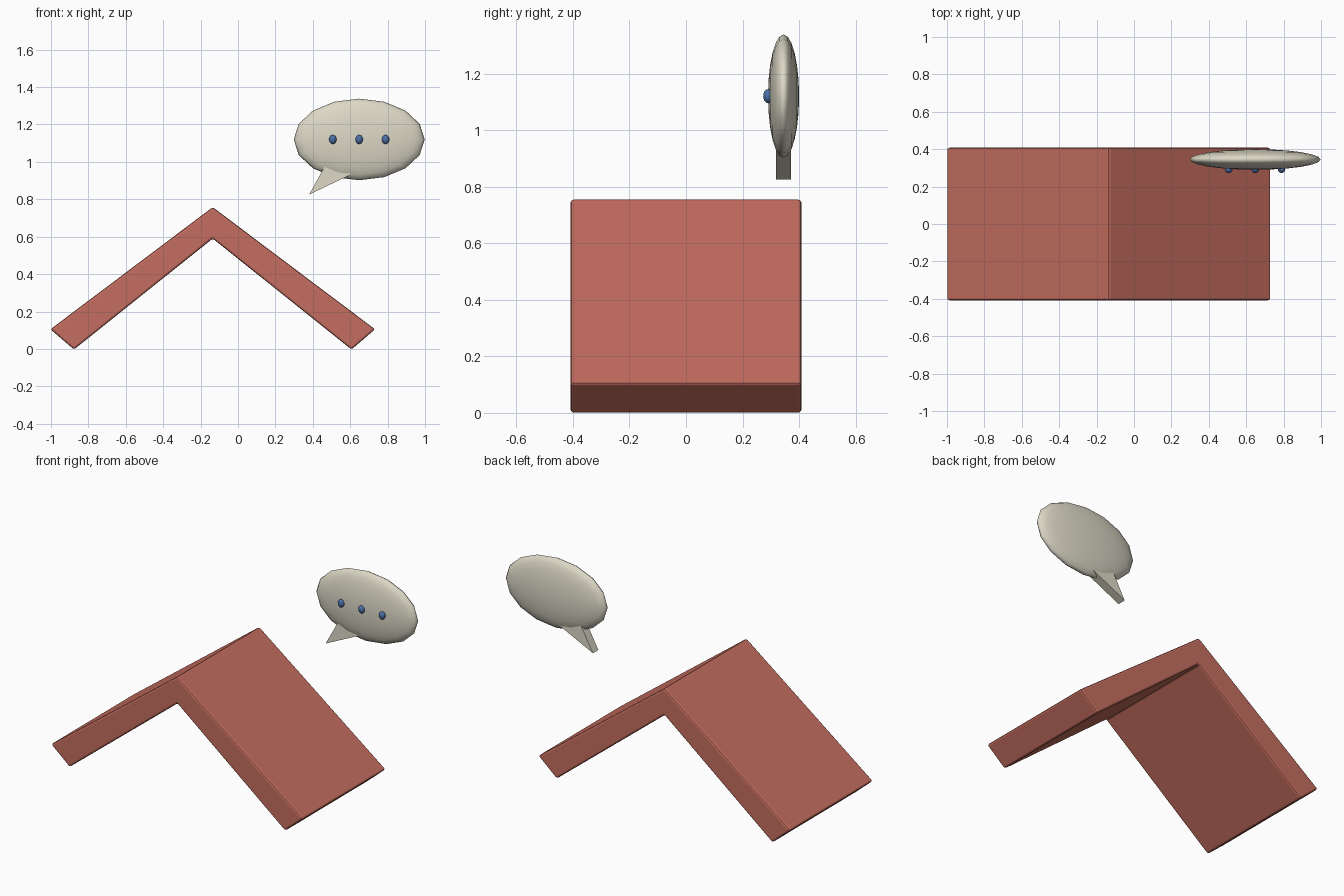
import bpy, bmesh, math
from mathutils import Matrix

if "Cube" in bpy.data.objects:
    bpy.data.objects.remove(bpy.data.objects["Cube"])


def material(name, rgb):
    m = bpy.data.materials.new(name)
    m.diffuse_color = (*rgb, 1)
    m.use_nodes = True
    m.node_tree.nodes["Principled BSDF"].inputs["Base Color"].default_value = m.diffuse_color
    return m


RED = material("brick red", (0.56, 0.155, 0.115))
CREAM = material("warm cream", (0.72, 0.69, 0.57))
BLUE = material("dot blue", (0.07, 0.16, 0.38))


def finish(bm, name, mat):
    bmesh.ops.recalc_face_normals(bm, faces=bm.faces)
    me = bpy.data.meshes.new(name)
    bm.to_mesh(me)
    bm.free()
    me.materials.append(mat)
    ob = bpy.data.objects.new(name, me)
    bpy.context.collection.objects.link(ob)
    return ob


def prism(name, profile, y0, y1, mat, bevel=0):
    """Extrude an x-z outline from y0 to y1."""
    bm = bmesh.new()
    face = bm.faces.new([bm.verts.new((x, y0, z)) for x, z in profile])
    ext = bmesh.ops.extrude_face_region(bm, geom=[face])["geom"]
    for v in ext:
        if isinstance(v, bmesh.types.BMVert):
            v.co.y = y1
    if bevel:
        bmesh.ops.recalc_face_normals(bm, faces=bm.faces)
        bmesh.ops.bevel(bm, geom=bm.edges[:], offset=bevel, segments=2,
                        profile=0.5, affect='EDGES', clamp_overlap=True)
    return finish(bm, name, mat)


def ellipsoid(name, centre, radii, segments, rings, mat):
    bm = bmesh.new()
    bmesh.ops.create_uvsphere(bm, u_segments=segments, v_segments=rings, radius=1)
    # poles point along y
    bmesh.ops.transform(bm, verts=bm.verts, matrix=Matrix.Translation(centre)
                        @ Matrix.Diagonal((*radii, 1))
                        @ Matrix.Rotation(math.radians(90), 4, 'X'))
    for f in bm.faces:
        f.smooth = True
    return finish(bm, name, mat)


# folded roof slab
RIDGE = -0.135
prism("roof", [(RIDGE - 0.868, 0.105), (RIDGE - 0.742, -0.003), (RIDGE, 0.59),
               (RIDGE + 0.742, -0.003), (RIDGE + 0.868, 0.105), (RIDGE, 0.758)],
      -0.408, 0.408, RED, bevel=0.011)

# speech bubble with its tail
ellipsoid("bubble", (0.648, 0.345, 1.12), (0.35, 0.055, 0.218), 16, 12, CREAM)
prism("bubble_tail", [(0.38, 0.825), (0.62, 0.94), (0.47, 0.988)],
      0.318, 0.372, CREAM)

# three dots on the front of the bubble
for i in (-1, 0, 1):
    ellipsoid(f"dot_{i + 2}", (0.648 + 0.141 * i, 0.291, 1.12),
              (0.02, 0.018, 0.025), 12, 8, BLUE)
